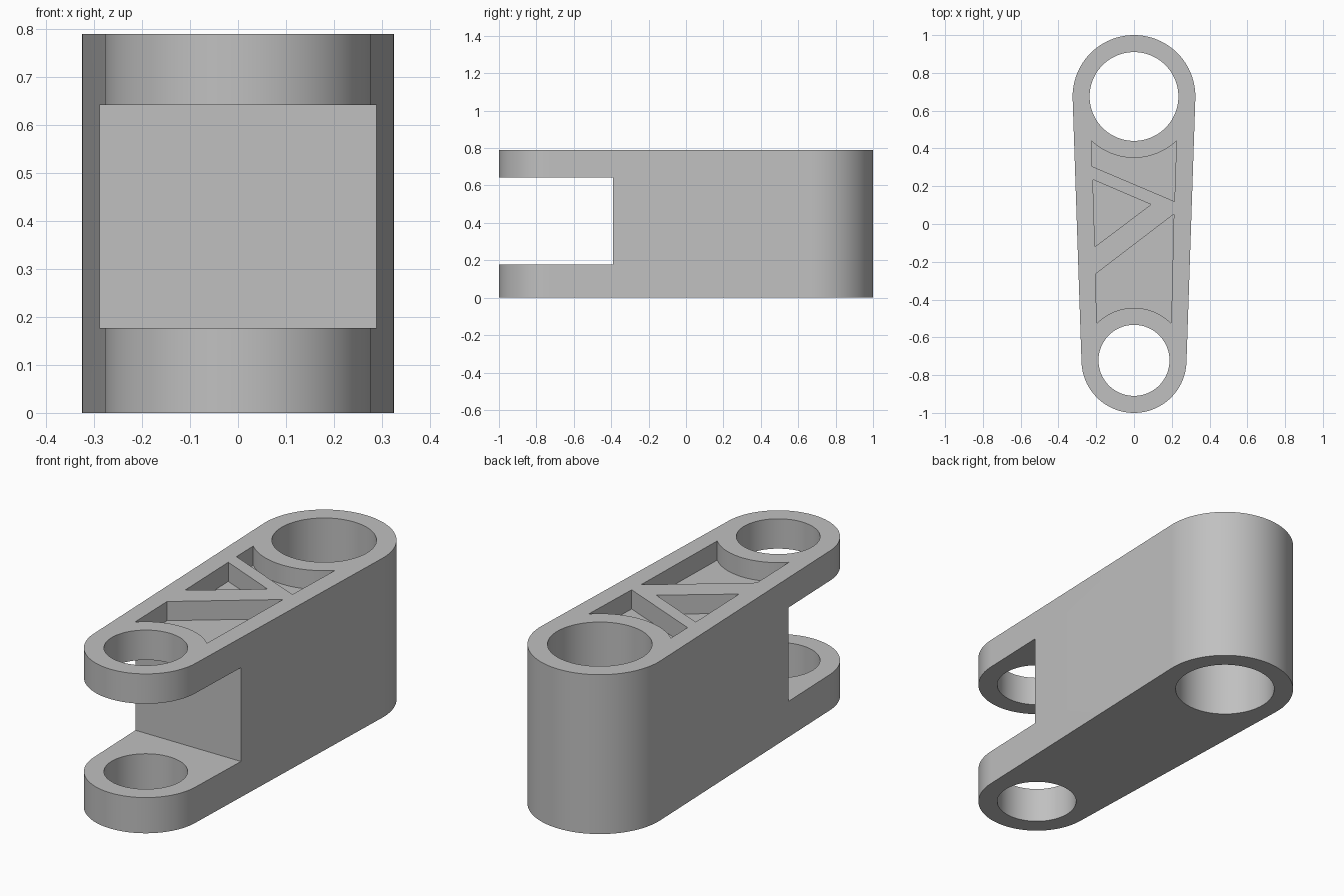
import bpy, bmesh, math

if "Cube" in bpy.data.objects:
    bpy.data.objects.remove(bpy.data.objects["Cube"])

HEIGHT, POCKET_DEPTH = 0.79, 0.095
BIG_Y, BIG_R, BIG_HOLE = 0.675, 0.325, 0.235
SMALL_Y, SMALL_R, SMALL_HOLE = -0.722, 0.278, 0.188
SLOT_BOTTOM, SLOT_TOP, SLOT_END = 0.177, 0.642, -0.39

grey = bpy.data.materials.new("plain grey")
grey.use_nodes = True
colour = (0.53, 0.53, 0.53, 1)
grey.diffuse_color = colour
grey.node_tree.nodes["Principled BSDF"].inputs["Base Color"].default_value = colour


def arc(cy, radius, start, end, steps):
    return [(radius * math.cos(start + (end - start) * i / steps),
             cy + radius * math.sin(start + (end - start) * i / steps))
            for i in range(steps + 1)]


def prism(name, outline, low, high):
    """Extrude a flat outline between two heights."""
    bm = bmesh.new()
    face = bm.faces.new([bm.verts.new((x, y, low)) for x, y in outline])
    grown = bmesh.ops.extrude_face_region(bm, geom=[face])
    top = [v for v in grown["geom"] if isinstance(v, bmesh.types.BMVert)]
    bmesh.ops.translate(bm, verts=top, vec=(0, 0, high - low))
    bmesh.ops.recalc_face_normals(bm, faces=bm.faces)
    mesh = bpy.data.meshes.new(name)
    bm.to_mesh(mesh)
    bm.free()
    mesh.materials.append(grey)
    obj = bpy.data.objects.new(name, mesh)
    bpy.context.collection.objects.link(obj)
    return obj


def cut(target, cutter):
    """Subtract a cutter and discard it."""
    cutter.hide_render = True
    mod = target.modifiers.new("cut", "BOOLEAN")
    mod.operation, mod.solver, mod.object = "DIFFERENCE", "EXACT", cutter
    bpy.context.view_layer.objects.active = target
    bpy.ops.object.modifier_apply(modifier=mod.name)
    bpy.data.objects.remove(cutter)


# Tapered link body: two round ends joined by tangent sides
tilt = math.asin((BIG_R - SMALL_R) / (BIG_Y - SMALL_Y))
outline = (arc(BIG_Y, BIG_R, -tilt, math.pi + tilt, 64)
           + arc(SMALL_Y, SMALL_R, math.pi + tilt, 2 * math.pi - tilt, 64))
body = prism("link_body", outline, 0, HEIGHT)

# Fork slot at the narrow end
cut(body, prism("slot_cutter", [(-1, -2), (1, -2), (1, SLOT_END), (-1, SLOT_END)],
                SLOT_BOTTOM, SLOT_TOP))

# Pin holes through both ends
for cy, radius in ((BIG_Y, BIG_HOLE), (SMALL_Y, SMALL_HOLE)):
    cut(body, prism("hole_cutter", arc(cy, radius, 0, 2 * math.pi, 96)[:-1], -0.1, HEIGHT + 0.1))

# Truss pockets sunk into the top
big_edge, small_edge = math.acos(0.225 / BIG_R), math.acos(0.197 / SMALL_R)
pockets = [
    arc(BIG_Y, BIG_R, math.pi + big_edge, 2 * math.pi - big_edge, 24) + [(0.214, 0.12), (-0.222, 0.305)],
    [(-0.218, 0.235), (0.09, 0.103), (-0.207, -0.12)],
    arc(SMALL_Y, SMALL_R, small_edge, math.pi - small_edge, 24) + [(-0.204, -0.265), (0.211, 0.052)],
]
for pocket in pockets:
    cut(body, prism("pocket_cutter", pocket, HEIGHT - POCKET_DEPTH, HEIGHT + 0.1))

# Smooth round walls, crisp rims
bpy.ops.object.select_all(action="DESELECT")
body.select_set(True)
bpy.context.view_layer.objects.active = body
bpy.ops.object.shade_smooth_by_angle(angle=math.radians(30))
